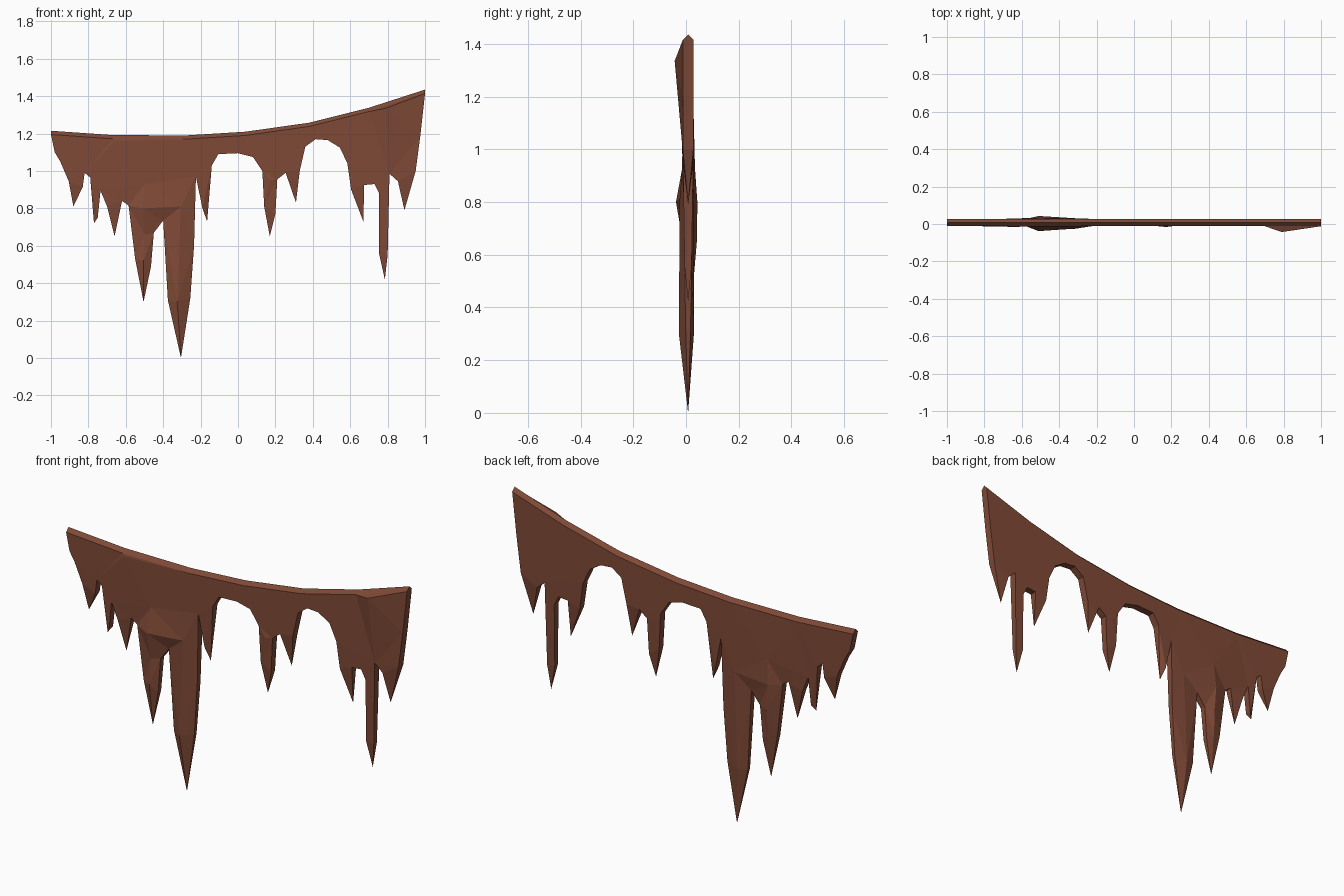
import bpy, bmesh
from mathutils import Vector
from mathutils.geometry import delaunay_2d_cdt

if "Cube" in bpy.data.objects:
    bpy.data.objects.remove(bpy.data.objects["Cube"])

# Sagging top ridge (x, z), left to right
top = [(-1, 1.215), (-.67, 1.192), (-.28, 1.19), (.04, 1.21), (.38, 1.258), (.7, 1.338), (1, 1.435)]

# Ragged lower edge, cluster by cluster, left to right
left_drips = [(-.98, 1.10), (-.95, 1.05), (-.905, .945), (-.88, .81), (-.83, .915), (-.82, .99),
              (-.79, .965), (-.77, .72), (-.75, .75), (-.735, .895), (-.70, .81), (-.66, .65), (-.62, .84)]
long_drips = [(-.585, .815), (-.55, .53), (-.505, .30), (-.465, .49), (-.45, .67), (-.40, .735),
              (-.375, .31), (-.305, 0), (-.255, .32), (-.235, .60), (-.225, .97), (-.19, .80),
              (-.165, .73), (-.14, 1.03), (-.105, 1.09)]
middle_drips = [(0, 1.095), (.08, 1.075), (.13, 1.0), (.14, .81), (.17, .65), (.20, .77), (.21, .955),
                (.255, .99), (.31, .83), (.33, 1.0), (.36, 1.13), (.415, 1.17), (.48, 1.165), (.545, 1.125)]
right_drips = [(.585, 1.04), (.605, .90), (.67, .73), (.675, .925), (.73, .93), (.755, .88), (.755, .555),
               (.785, .42), (.80, .55), (.81, .985), (.855, .945), (.89, .79), (.95, 1.0), (.975, 1.19)]
lower = left_drips + long_drips + middle_drips + right_drips

# Carved bumps inside the outline: x, z, front y, back y
bumps = [(-.66, 1.16, -.015, .028), (-.50, .93, -.014, .034), (-.51, .80, -.038, .043),
         (-.50, .66, -.014, .042), (-.505, .52, -.022, .03), (-.305, .81, -.024, .03),
         (-.325, .30, -.027, .03), (.79, 1.335, -.043, .028), (.17, .95, -.016, .028)]

DROP, MID = .02, .008
rim = [(x, z - DROP) for x, z in top]
outline = [rim[0]] + lower + rim[:0:-1]
n, n_low = len(outline), len(lower) + 2

# Triangulate the sheet, keeping ridge lines down the two longest drips
tips = [i for i in range(1, n_low - 1)
        if outline[i][1] < outline[i - 1][1] and outline[i][1] < outline[i + 1][1]]
tip_at = lambda x: min(tips, key=lambda i: abs(outline[i][0] - x))
ridges = [(n + 5, n + 6), (n + 6, tip_at(-.305)), (n + 1, n + 2), (n + 2, n + 3),
          (n + 3, n + 4), (n + 4, tip_at(-.505))]
pts = [Vector(p) for p in outline] + [Vector(b[:2]) for b in bumps]
co, _, tris, orig, _, _ = delaunay_2d_cdt(pts, ridges, [list(range(n))], 1, 1e-5)

bm = bmesh.new()
front, back, where = [], [], {}
for k, p in enumerate(co):
    src = orig[k][0] if orig[k] else -1
    for s in orig[k]:
        where[s] = k
    t = min(1, max(0, (p.y - .3) / .7))
    half = .009 + .011 * t
    yf, yb = MID - half, MID + half
    if src >= n:
        yf, yb = bumps[src - n][2:]
    f = bm.verts.new((p.x, yf, p.y))
    if src in tips:                       # drips end in a point
        f.co.y = MID
        b = f
    else:
        b = bm.verts.new((p.x, yb, p.y))
    front.append(f)
    back.append(b)


def face(*vs):
    vs = list(dict.fromkeys(vs))
    if len(vs) > 2 and not bm.faces.get(vs):
        bm.faces.new(vs)


# Front and back sheets
for t in tris:
    face(*[front[i] for i in t])
    face(*[back[i] for i in reversed(t)])
# Walls along the lower edge and both ends
for i in range(n_low - 1):
    a, b = where[i], where[i + 1]
    face(front[a], back[a], back[b], front[b])
# Bevelled top ridge
ridge = [bm.verts.new((x, MID, z)) for x, z in top]
rim_ids = [where[0]] + [where[n - i] for i in range(1, len(top))]
for i in range(len(top) - 1):
    a, b = rim_ids[i], rim_ids[i + 1]
    face(front[a], front[b], ridge[i + 1], ridge[i])
    face(ridge[i], ridge[i + 1], back[b], back[a])
for i in (0, -1):
    face(front[rim_ids[i]], ridge[i], back[rim_ids[i]])
bmesh.ops.recalc_face_normals(bm, faces=bm.faces[:])

mesh = bpy.data.meshes.new("dripping_edge")
bm.to_mesh(mesh)
bm.free()
mat = bpy.data.materials.new("reddish brown")
mat.diffuse_color = (.215, .068, .038, 1)
mat.use_nodes = True
mat.node_tree.nodes["Principled BSDF"].inputs["Base Color"].default_value = mat.diffuse_color
mesh.materials.append(mat)
bpy.context.collection.objects.link(bpy.data.objects.new("dripping_edge", mesh))
